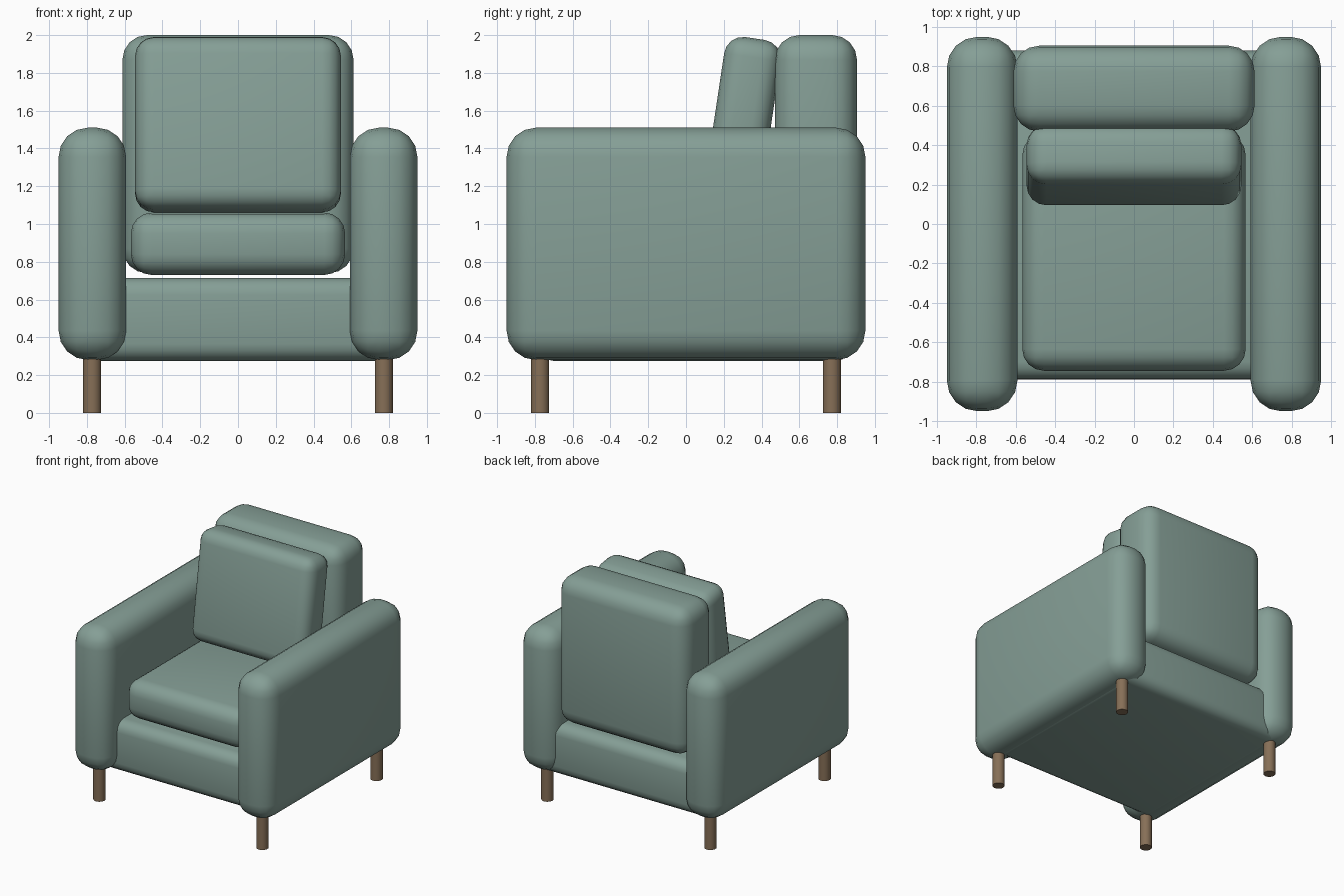
import bpy, math

if "Cube" in bpy.data.objects:
    bpy.data.objects.remove(bpy.data.objects["Cube"])

def material(name, rgb):
    m = bpy.data.materials.new(name)
    m.diffuse_color = (*rgb, 1)
    m.use_nodes = True
    m.node_tree.nodes["Principled BSDF"].inputs["Base Color"].default_value = m.diffuse_color
    return m

fabric = material("green_fabric", (0.235, 0.345, 0.305))
wood = material("brown_wood", (0.24, 0.16, 0.095))

def finish(obj, name, mat):
    obj.name = name
    obj.data.materials.append(mat)
    bpy.ops.object.shade_smooth_by_angle(angle=math.radians(40))

def cushion(name, lo, hi, radius, tilt=0, segments=4):
    """Rounded upholstered block between two corners."""
    centre = [(a + b) / 2 for a, b in zip(lo, hi)]
    bpy.ops.mesh.primitive_cube_add(size=1, location=centre)
    obj = bpy.context.object
    obj.scale = [b - a for a, b in zip(lo, hi)]
    bpy.ops.object.transform_apply(location=False, rotation=False, scale=True)
    mod = obj.modifiers.new("rounding", 'BEVEL')
    mod.width = radius
    mod.segments = segments
    mod.limit_method = 'NONE'
    bpy.ops.object.modifier_apply(modifier=mod.name)
    obj.rotation_euler.x = -tilt
    finish(obj, name, mat=fabric)
    return obj

# Base, seat and backrest
cushion("base", (-0.82, -0.79, 0.275), (0.82, 0.88, 0.715), 0.09)
cushion("seat_cushion", (-0.567, -0.745, 0.73), (0.567, 0.46, 1.06), 0.11)
cushion("backrest", (-0.612, 0.47, 0.74), (0.612, 0.905, 2.0), 0.13)

# Leaning back cushion
cushion("back_cushion", (-0.545, 0.147, 1.064), (0.545, 0.449, 1.987), 0.1,
        tilt=math.radians(8.5))

# Arms and legs on both sides
for sx, side in ((-1, "left"), (1, "right")):
    x0, x1 = sorted((sx * 0.592, sx * 0.95))
    cushion(side + "_arm", (x0, -0.95, 0.28), (x1, 0.95, 1.51), 0.155)
    for y, end in ((-0.772, "front"), (0.772, "back")):
        bpy.ops.mesh.primitive_cylinder_add(vertices=24, radius=0.048, depth=0.29,
                                            location=(sx * 0.772, y, 0.145))
        finish(bpy.context.object, f"{end}_{side}_leg", wood)
